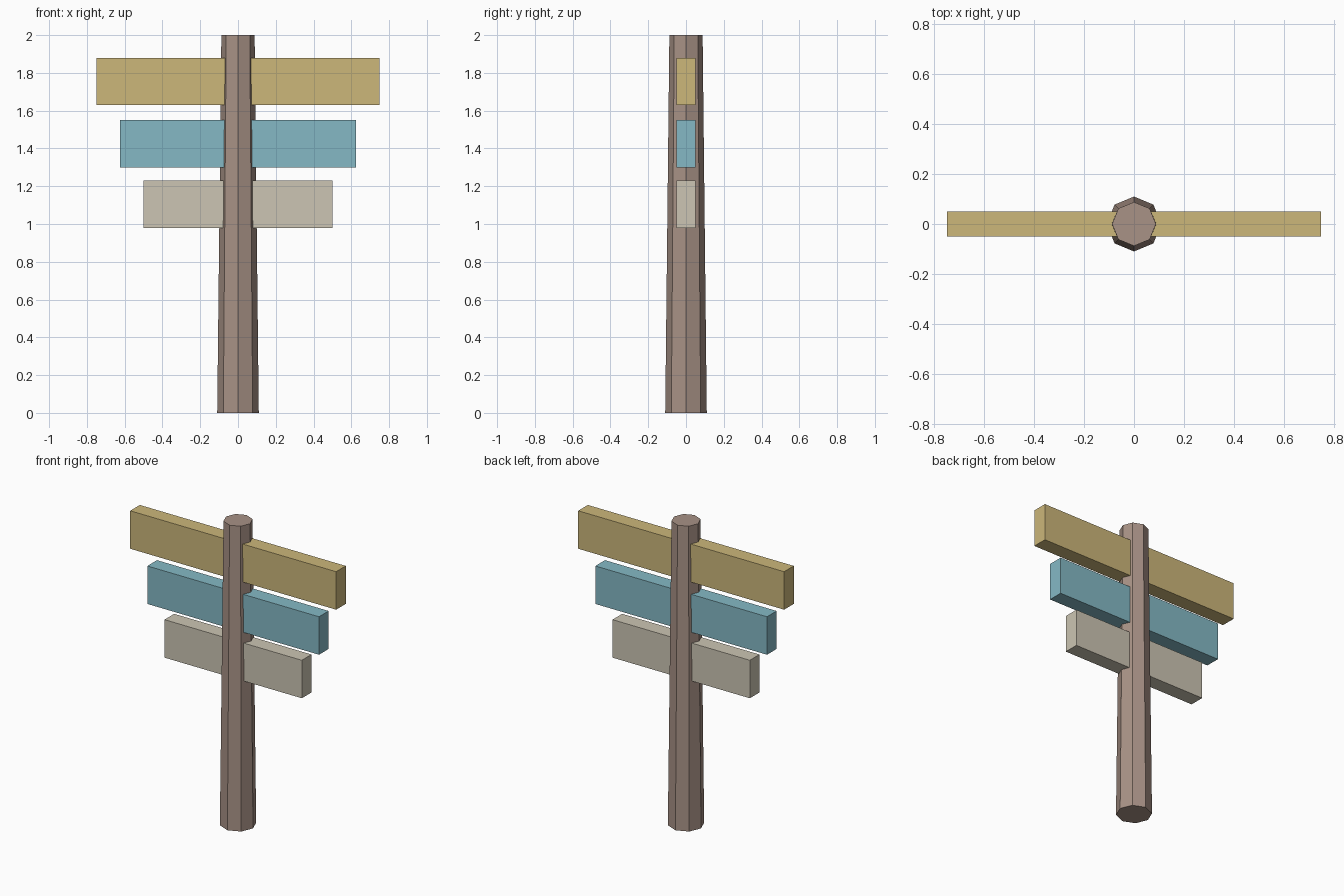
import bpy
import math

cube = bpy.data.objects.get("Cube")
if cube:
    bpy.data.objects.remove(cube, do_unlink=True)


def material(name, rgb):
    """Flat material from 0-255 display values, converted to linear."""
    linear = [((c / 255 + 0.055) / 1.055) ** 2.4 for c in rgb]
    mat = bpy.data.materials.new(name)
    mat.use_nodes = True
    mat.diffuse_color = (*linear, 1)
    bsdf = next(n for n in mat.node_tree.nodes if n.type == "BSDF_PRINCIPLED")
    bsdf.inputs["Base Color"].default_value = (*linear, 1)
    return mat


def board(name, width, z_mid, mat):
    """Plank passing straight through the post."""
    bpy.ops.mesh.primitive_cube_add(size=1, location=(0, 0, z_mid))
    obj = bpy.context.object
    obj.name = name
    obj.scale = (width, 0.1, 0.25)
    bpy.ops.object.transform_apply(location=False, rotation=False, scale=True)
    obj.data.materials.append(mat)


# Tapered eight-sided post, with a corner facing the front
bpy.ops.mesh.primitive_cone_add(vertices=8, radius1=0.11, radius2=0.088,
                                depth=2, location=(0, 0, 1))
post = bpy.context.object
post.name = "post"
post.data.materials.append(material("brown wood", (168, 146, 134)))

# Three sign boards, shorter towards the bottom
board("top_board", 1.5, 1.755, material("ochre paint", (204, 183, 122)))
board("middle_board", 1.25, 1.425, material("blue paint", (133, 185, 197)))
board("bottom_board", 1.0, 1.105, material("pale grey paint", (204, 197, 179)))
